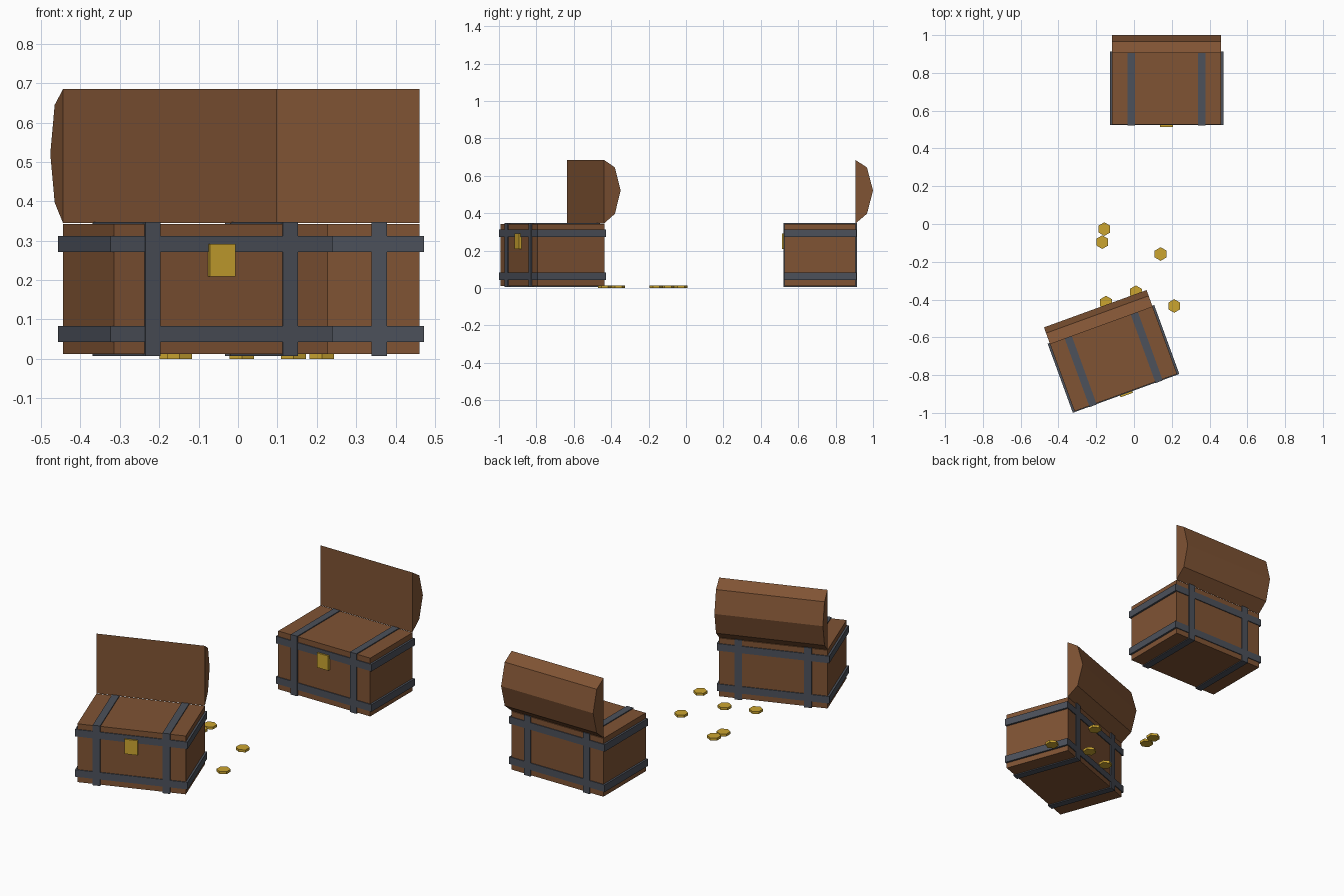
import bpy, bmesh, math
from mathutils import Matrix, Vector

if "Cube" in bpy.data.objects:
    bpy.data.objects.remove(bpy.data.objects["Cube"])


def material(name, rgb):
    m = bpy.data.materials.new(name)
    m.diffuse_color = (*rgb, 1)
    m.use_nodes = True
    m.node_tree.nodes["Principled BSDF"].inputs["Base Color"].default_value = m.diffuse_color
    return m


WOOD = material("brown wood", (0.214, 0.087, 0.034))
STEEL = material("dark steel", (0.072, 0.082, 0.103))
GOLD = material("gold", (0.60, 0.375, 0.030))


def finish(bm, name, mat, matrix):
    bmesh.ops.recalc_face_normals(bm, faces=bm.faces)
    mesh = bpy.data.meshes.new(name)
    bm.to_mesh(mesh)
    bm.free()
    mesh.materials.append(mat)
    obj = bpy.data.objects.new(name, mesh)
    obj.matrix_world = matrix
    bpy.context.collection.objects.link(obj)


def box(name, mat, matrix, x, y, z):
    """Box between the (low, high) limits on each axis."""
    bm = bmesh.new()
    bmesh.ops.create_cube(bm, size=1)
    for v in bm.verts:
        v.co = Vector([r[0] if c < 0 else r[1] for r, c in zip((x, y, z), v.co)])
    finish(bm, name, mat, matrix)


def lid(matrix):
    """Open lid: a half-round faceted profile swept along x."""
    profile = [(0.188, 0.345), (0.188, 0.685), (0.250, 0.645),
               (0.2825, 0.521), (0.250, 0.397)]
    bm = bmesh.new()
    face = bm.faces.new([bm.verts.new((-0.289, y, z)) for y, z in profile])
    out = bmesh.ops.extrude_face_region(bm, geom=[face], use_keep_orig=True)
    moved = [g for g in out["geom"] if isinstance(g, bmesh.types.BMVert)]
    bmesh.ops.translate(bm, verts=moved, vec=(0.578, 0, 0))
    finish(bm, "chest_lid", WOOD, matrix)


def chest(x, y, angle):
    m = Matrix.Translation((x, y, 0)) @ Matrix.Rotation(math.radians(angle), 4, "Z")
    box("chest_body", WOOD, m, (-0.289, 0.289), (-0.19, 0.19), (0.012, 0.343))
    # horizontal bands
    for z in (0.063, 0.292):
        box("chest_band", STEEL, m, (-0.300, 0.300), (-0.1945, 0.1945), (z - 0.02, z + 0.02))
    # upright straps
    for sx in (-0.186, 0.186):
        box("chest_strap", STEEL, m, (sx - 0.02, sx + 0.02), (-0.1965, 0.1965), (0.007, 0.348))
    box("chest_lock", GOLD, m, (-0.035, 0.035), (-0.204, -0.185), (0.209, 0.292))
    lid(m)


chest(0.1725, 0.7175, 0)
chest(-0.1085, -0.714, 20)

# scattered six-sided coins
for cx, cy in [(-0.157, -0.027), (-0.168, -0.096), (0.141, -0.159),
               (0.010, -0.361), (-0.148, -0.416), (0.213, -0.434)]:
    bm = bmesh.new()
    bmesh.ops.create_cone(bm, cap_ends=True, segments=6, radius1=0.036,
                          radius2=0.036, depth=0.014)
    finish(bm, "coin", GOLD, Matrix.Translation((cx, cy, 0.007)))
